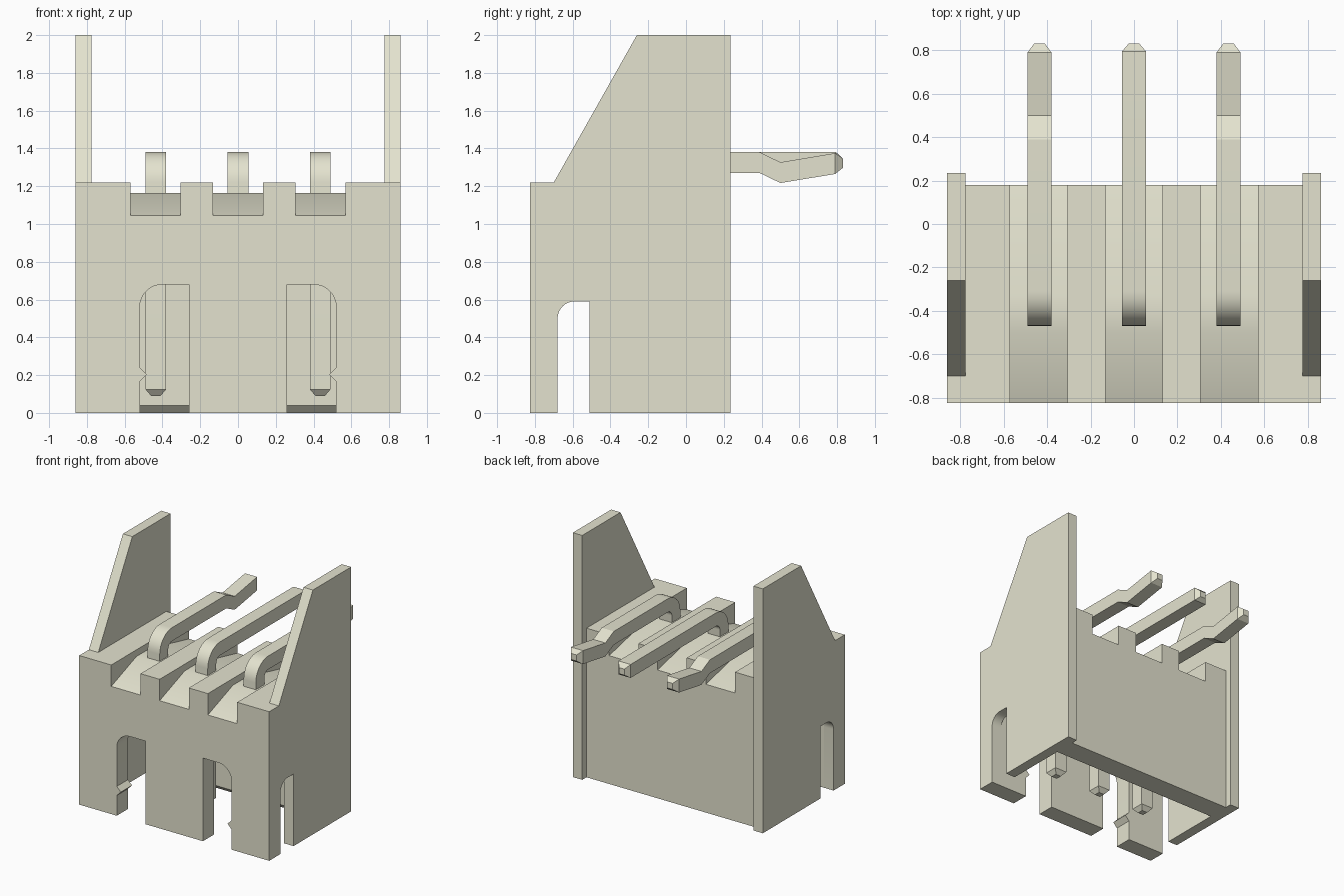
import bpy, bmesh, math

cube = bpy.data.objects.get("Cube")
if cube:
    bpy.data.objects.remove(cube, do_unlink=True)

mat = bpy.data.materials.new("ivory plastic")
mat.use_nodes = True
COL = (0.775, 0.768, 0.625, 1)
mat.diffuse_color = COL
mat.node_tree.nodes["Principled BSDF"].inputs["Base Color"].default_value = COL


def finish(name, bm, smooth=True):
    bmesh.ops.recalc_face_normals(bm, faces=bm.faces)
    me = bpy.data.meshes.new(name)
    bm.to_mesh(me)
    bm.free()
    me.materials.append(mat)
    ob = bpy.data.objects.new(name, me)
    bpy.context.collection.objects.link(ob)
    if smooth:
        bpy.ops.object.select_all(action='DESELECT')
        ob.select_set(True)
        bpy.context.view_layer.objects.active = ob
        bpy.ops.object.shade_smooth_by_angle(angle=math.radians(25))
    return ob


def prism(name, pts, axis, lo, hi):
    """Extrude a flat outline along x (outline in y,z) or along y (outline in x,z)."""
    bm = bmesh.new()
    place = (lambda a, b, t: (t, a, b)) if axis == 'x' else (lambda a, b, t: (a, t, b))
    rings = [[bm.verts.new(place(a, b, t)) for a, b in pts] for t in (lo, hi)]
    bm.faces.new(rings[0])
    bm.faces.new(rings[1])
    n = len(pts)
    for i in range(n):
        j = (i + 1) % n
        bm.faces.new((rings[0][i], rings[0][j], rings[1][j], rings[1][i]))
    return finish(name, bm)


def arc(cx, cz, r, a0, a1, n=8):
    return [(cx + r * math.cos(math.radians(a0 + (a1 - a0) * i / n)),
             cz + r * math.sin(math.radians(a0 + (a1 - a0) * i / n))) for i in range(n + 1)]


FRONT, INNER, BACK = -0.825, -0.68, 0.18
CEIL, TOP = 0.68, 1.22

# Side walls with sloped wings and a round-cornered slot
side = [(FRONT, 0), (INNER, 0)] + arc(-0.59, 0.5, 0.09, 180, 90) + [
    (-0.51, 0.59), (-0.51, 0), (0.235, 0), (0.235, 2), (-0.26, 2), (-0.70, TOP), (FRONT, TOP)]
prism("left_side_wall", side, 'x', 0.775, 0.86)
prism("right_side_wall", side, 'x', -0.86, -0.775)

# Front wall: centre panel and two corner legs with small latch nibs
prism("front_centre_panel", [(-0.26, 0), (0.26, 0), (0.26, CEIL), (-0.26, CEIL)], 'y', FRONT, INNER)
for s, label in ((1, "left"), (-1, "right")):
    leg = [(0.775, 0), (0.52, 0), (0.52, 0.165), (0.483, 0.203), (0.52, 0.24)]
    leg += arc(0.40, 0.56, 0.12, 0, 90) + [(0.775, CEIL)]
    prism(label + "_front_leg", [(s * x, z) for x, z in leg], 'y', FRONT, INNER)

# Back wall with a chamfered inner bottom edge
prism("back_wall", [(BACK, 0), (BACK, CEIL), (-0.04, CEIL), (-0.04, 0.04), (0, 0)], 'x', -0.775, 0.775)

# Upper block: full-height ribs alternating with ridged channels
edges = [-0.775, -0.57, -0.305, -0.132, 0.132, 0.305, 0.57, 0.775]
rib = [(FRONT, CEIL), (BACK, CEIL), (BACK, TOP), (FRONT, TOP)]
channel = [(FRONT, CEIL), (BACK, CEIL), (BACK, 1.05), (-0.33, 1.165), (-0.50, 1.165), (FRONT, 1.045)]
for i, (lo, hi) in enumerate(zip(edges, edges[1:])):
    if i % 2:
        prism(f"channel_floor_{i // 2 + 1}", channel, 'x', lo, hi)
    else:
        prism(f"top_rib_{i // 2 + 1}", rib, 'x', lo, hi)


# Bent square pins with pyramid-cut tips
def pin(name, x, kinked):
    h = 0.055
    # each section: y, z, tilt of its thickness direction, scale
    secs = [(-0.415, 0.09, 180, 0.45), (-0.415, 0.125, 180, 1)]
    for i in range(9):
        a = 180 - 90 * i / 8
        r = math.radians(a)
        secs.append((-0.31 + 0.105 * math.cos(r), 1.22 + 0.105 * math.sin(r), a, 1))
    if kinked:
        secs += [(0.39, 1.325, 90, 1), (0.50, 1.272, 90, 1), (0.79, 1.32, 90, 1)]
    else:
        secs += [(0.795, 1.325, 90, 1)]
    secs.append((0.83, 1.322, 90, 0.45))
    bm = bmesh.new()
    rings = []
    for y, z, a, k in secs:
        dy, dz = math.cos(math.radians(a)) * h * k, math.sin(math.radians(a)) * h * k
        rings.append([bm.verts.new((x + sx * h * k, y + sn * dy, z + sn * dz))
                      for sx, sn in ((-1, -1), (1, -1), (1, 1), (-1, 1))])
    for p, q in zip(rings, rings[1:]):
        for i in range(4):
            j = (i + 1) % 4
            bm.faces.new((p[i], p[j], q[j], q[i]))
    bm.faces.new(rings[0])
    bm.faces.new(rings[-1])
    finish(name, bm)


for name, x in (("right_pin", -0.435), ("centre_pin", 0), ("left_pin", 0.435)):
    pin(name, x, x != 0)
